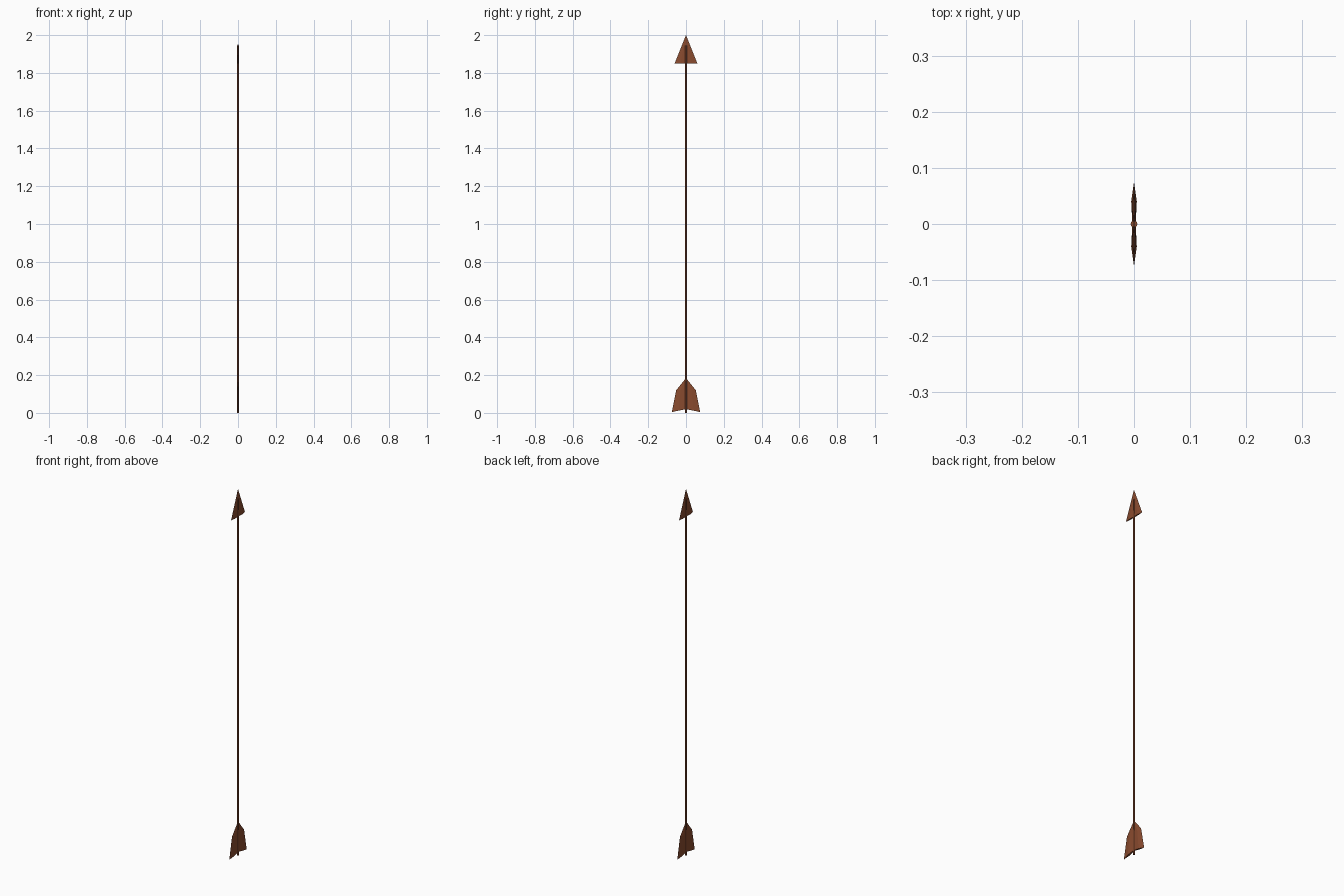
import bpy, bmesh

if "Cube" in bpy.data.objects:
    bpy.data.objects.remove(bpy.data.objects["Cube"])

mat = bpy.data.materials.new("rust_brown")
mat.diffuse_color = (0.25, 0.07, 0.028, 1)
mat.use_nodes = True
mat.node_tree.nodes["Principled BSDF"].inputs["Base Color"].default_value = mat.diffuse_color


def vane_pair(name, rows, tip):
    """Thin lens-section blade. Each row: (y, z, half thickness) from the centre line outward."""
    bm = bmesh.new()
    for sy in (1, -1):
        sides = []
        for sx in (1, -1):
            grid = [[bm.verts.new((sx * t, sy * y, z)) for y, z, t in row] for row in rows]
            top = bm.verts.new((0, 0, tip))
            for a, b in zip(grid, grid[1:]):
                for i in range(len(a) - 1):
                    bm.faces.new((a[i], a[i + 1], b[i + 1], b[i]))
            last = grid[-1]
            for i in range(len(last) - 1):
                bm.faces.new((last[i], last[i + 1], top))
            sides.append(grid[0])
        # close the underside
        a, b = sides
        for i in range(len(a) - 1):
            bm.faces.new((a[i], b[i], b[i + 1], a[i + 1]))
    bmesh.ops.remove_doubles(bm, verts=bm.verts, dist=1e-5)
    bmesh.ops.dissolve_degenerate(bm, edges=bm.edges, dist=1e-5)
    bmesh.ops.recalc_face_normals(bm, faces=bm.faces)
    me = bpy.data.meshes.new(name)
    bm.to_mesh(me)
    bm.free()
    ob = bpy.data.objects.new(name, me)
    bpy.context.collection.objects.link(ob)
    me.materials.append(mat)
    return ob


# shaft
bpy.ops.mesh.primitive_cylinder_add(vertices=12, radius=0.006, depth=1.945, location=(0, 0, 0.9725))
shaft = bpy.context.object
shaft.name = "shaft"
shaft.data.materials.append(mat)
bpy.ops.object.shade_smooth_by_angle()

# pointed head
vane_pair("arrow_head", [[(0, 1.85, 0.003), (0.03, 1.85, 0.004), (0.06, 1.85, 0)]], 2.0)

# tail feathers
vane_pair("fletching", [
    [(0, 0.02, 0.003), (0.04, 0.012, 0.005), (0.075, 0.004, 0)],
    [(0, 0.12, 0.003), (0.028, 0.12, 0.004), (0.052, 0.12, 0)],
], 0.185)
